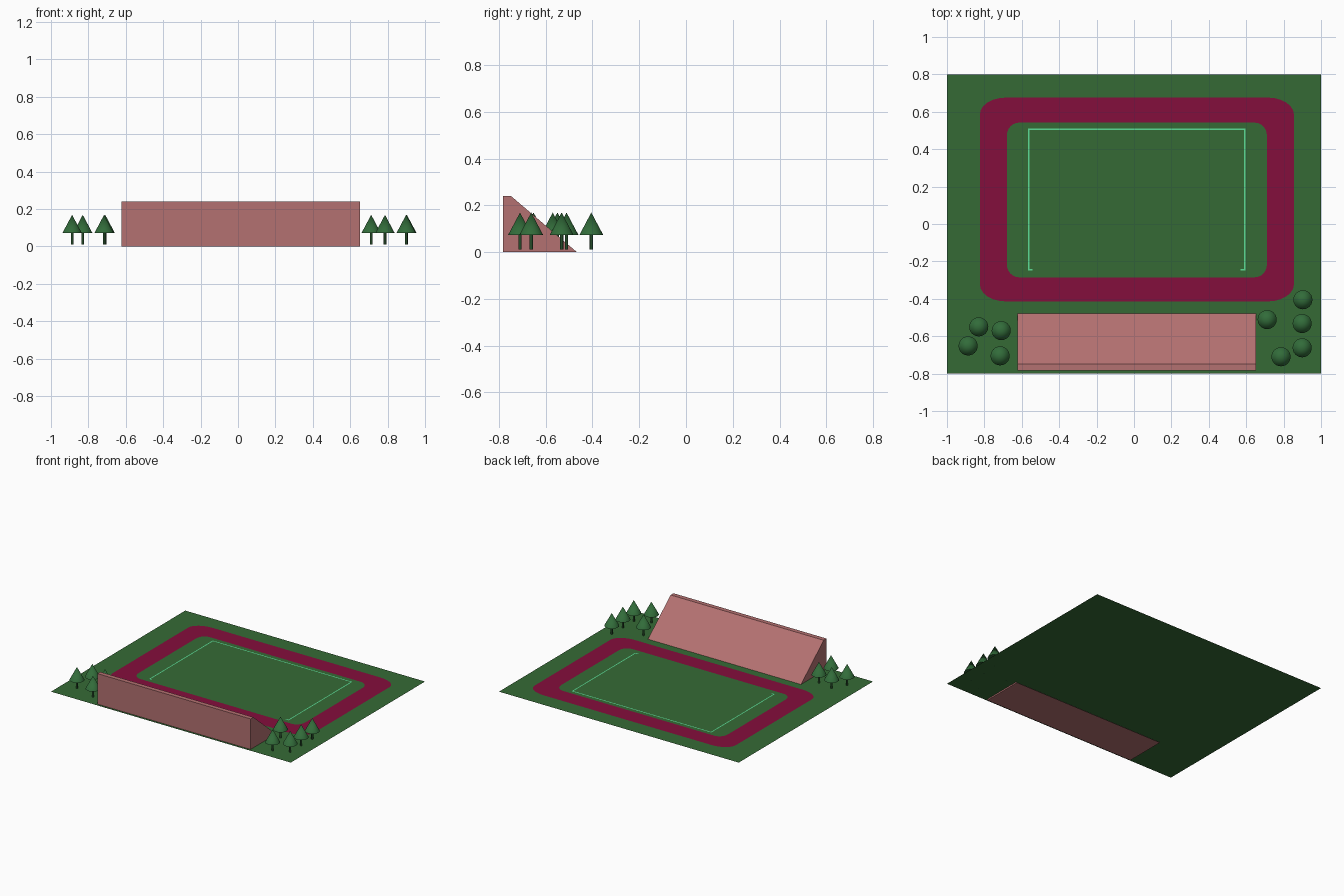
import bpy
import bmesh
import math
from mathutils import Matrix

cube = bpy.data.objects.get("Cube")
if cube:
    bpy.data.objects.remove(cube, do_unlink=True)


def material(name, *srgb):
    linear = [((c / 255 + 0.055) / 1.055) ** 2.4 for c in srgb] + [1.0]
    mat = bpy.data.materials.new(name)
    mat.use_nodes = True
    mat.diffuse_color = linear
    mat.node_tree.nodes["Principled BSDF"].inputs["Base Color"].default_value = linear
    return mat


GRASS = material("grass green", 53, 106, 53)
TRACK = material("track crimson", 132, 14, 60)
LINE = material("line mint", 92, 220, 150)
STAND = material("stand rose", 180, 113, 113)
LEAF = material("foliage green", 50, 108, 58)
TRUNK = material("trunk green", 38, 76, 42)
GROUND_Z = 0.01


def add_object(name, bm, *mats):
    mesh = bpy.data.meshes.new(name)
    bm.to_mesh(mesh)
    bm.free()
    for mat in mats:
        mesh.materials.append(mat)
    obj = bpy.data.objects.new(name, mesh)
    bpy.context.collection.objects.link(obj)
    return obj


def plate(name, x0, x1, y0, y1, z, mat):
    bm = bmesh.new()
    corners = [(x0, y0), (x1, y0), (x1, y1), (x0, y1)]
    bm.faces.new([bm.verts.new((x, y, z)) for x, y in corners])
    return add_object(name, bm, mat)


def rounded_loop(bm, x0, x1, y0, y1, rx, ry, z, steps=6):
    """Ring of vertices round a rectangle with elliptical corners."""
    centres = [(x1 - rx, y1 - ry), (x0 + rx, y1 - ry),
               (x0 + rx, y0 + ry), (x1 - rx, y0 + ry)]
    verts = []
    for quarter, (cx, cy) in enumerate(centres):
        for i in range(steps + 1):
            a = math.pi / 2 * (quarter + i / steps)
            verts.append(bm.verts.new((cx + rx * math.cos(a), cy + ry * math.sin(a), z)))
    return verts


# Ground
plate("ground", -1, 1, -0.8, 0.8, GROUND_Z, GRASS)

# Running track: flat band between two rounded loops
bm = bmesh.new()
z = GROUND_Z + 0.0015
outer = rounded_loop(bm, -0.824, 0.855, -0.414, 0.676, 0.14, 0.09, z)
inner = rounded_loop(bm, -0.68, 0.711, -0.285, 0.542, 0.065, 0.07, z)
for i in range(len(outer)):
    j = (i + 1) % len(outer)
    bm.faces.new((outer[i], outer[j], inner[j], inner[i]))
add_object("running_track", bm, TRACK)

# Pitch markings
z = GROUND_Z + 0.0005
w = 0.008
left, right, bottom, top = -0.568, 0.597, -0.248, 0.51
plate("pitch_line_back", left, right, top - w, top, z, LINE)
plate("pitch_line_right", left, left + w, bottom, top - w, z, LINE)
plate("pitch_line_left", right - w, right, bottom, top - w, z, LINE)
plate("pitch_tick_right", left + w, left + 0.025, bottom, bottom + w, z, LINE)
plate("pitch_tick_left", right - 0.028, right - w, bottom, bottom + w, z, LINE)

# Grandstand: wedge profile extruded along x
bm = bmesh.new()
profile = [(-0.783, 0), (-0.467, 0), (-0.749, 0.24), (-0.783, 0.24)]
face = bm.faces.new([bm.verts.new((-0.624, y, h)) for y, h in profile])
side = bmesh.ops.extrude_face_region(bm, geom=[face])
moved = [v for v in side["geom"] if isinstance(v, bmesh.types.BMVert)]
bmesh.ops.translate(bm, verts=moved, vec=(1.277, 0, 0))
bmesh.ops.recalc_face_normals(bm, faces=bm.faces)
add_object("grandstand", bm, STAND)


# Trees: cone crown on a thin trunk, sharing one mesh
def build_tree():
    bm = bmesh.new()
    bmesh.ops.create_cone(bm, cap_ends=True, segments=12, radius1=0.007, radius2=0.007,
                          depth=0.07, matrix=Matrix.Translation((0, 0, 0.035)))
    for f in bm.faces:
        f.material_index = 1
    bmesh.ops.create_cone(bm, cap_ends=True, segments=24, radius1=0.051, radius2=0,
                          depth=0.096, matrix=Matrix.Translation((0, 0, 0.111)))
    return add_object("tree_1", bm, LEAF, TRUNK)


spots = [(-0.83, -0.55), (-0.71, -0.57), (-0.887, -0.652), (-0.716, -0.705),
         (0.903, -0.405), (0.899, -0.532), (0.712, -0.511), (0.899, -0.662), (0.786, -0.71)]
first = build_tree()
bpy.ops.object.select_all(action='DESELECT')
first.select_set(True)
bpy.context.view_layer.objects.active = first
bpy.ops.object.shade_smooth_by_angle(angle=math.radians(35))
for n, (x, y) in enumerate(spots, 1):
    tree = first
    if n > 1:
        tree = bpy.data.objects.new(f"tree_{n}", first.data)
        bpy.context.collection.objects.link(tree)
    tree.location = (x, y, GROUND_Z)
